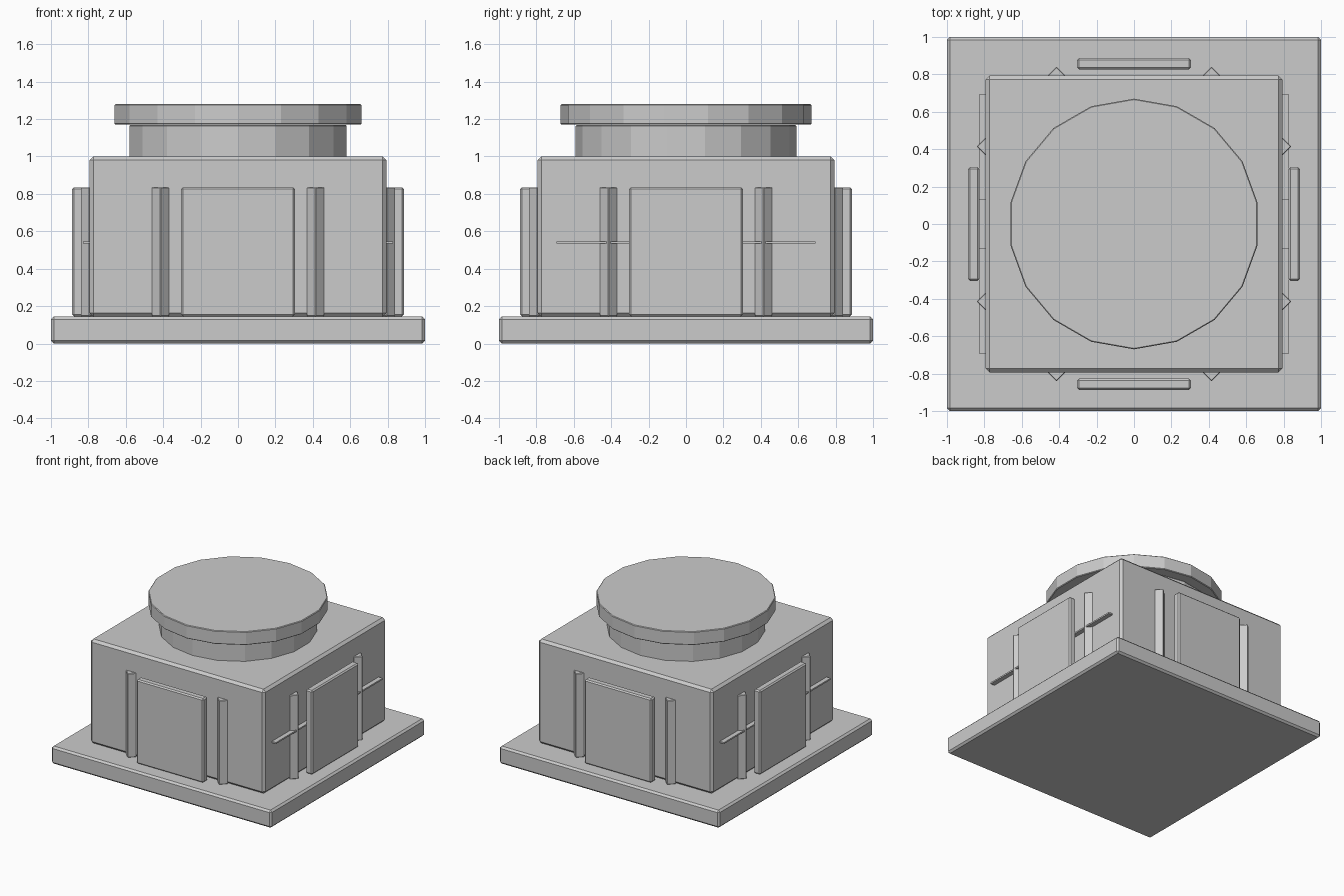
import bpy
from math import pi, radians

if "Cube" in bpy.data.objects:
    bpy.data.objects.remove(bpy.data.objects["Cube"])


def bevel(ob, width):
    m = ob.modifiers.new("bevel", 'BEVEL')
    m.width = width
    m.segments = 1
    m.limit_method = 'ANGLE'
    m.angle_limit = radians(30)


def box(name, size, centre, width=0.0, turn=0.0):
    bpy.ops.mesh.primitive_cube_add(size=1, location=centre, rotation=(0, 0, turn))
    ob = bpy.context.object
    ob.name = name
    ob.scale = size
    bpy.ops.object.transform_apply(location=False, rotation=False, scale=True)
    if width:
        bevel(ob, width)
    return ob


def disc(name, radius, z0, z1):
    # 18-sided drum with a corner on the y axis
    bpy.ops.mesh.primitive_cylinder_add(vertices=18, radius=radius, depth=z1 - z0,
                                        location=(0, 0, (z0 + z1) / 2))
    ob = bpy.context.object
    ob.name = name
    bevel(ob, 0.005)


# Stacked main volumes
box("base_slab", (2, 2, 0.144), (0, 0, 0.072), 0.015)
box("body", (1.586, 1.586, 0.856), (0, 0, 0.572), 0.02)
disc("neck", 0.59, 0.995, 1.168)
disc("cap", 0.67, 1.17, 1.28)

# Floating side panels and diamond posts on all four sides
z_mid, height = 0.49, 0.69
for name, sx, sy in (("front", 0, -1), ("back", 0, 1), ("left", -1, 0), ("right", 1, 0)):
    along_x = sx == 0
    size = (0.608, 0.06, height) if along_x else (0.06, 0.608, height)
    box(name + "_panel", size, (sx * 0.857, sy * 0.857, z_mid), 0.01)
    for t in (-0.415, 0.415):
        centre = (t, sy * 0.793, z_mid) if along_x else (sx * 0.793, t, z_mid)
        box(name + "_post", (0.068, 0.068, height), centre, 0.004, pi / 4)

# Thin horizontal fins crossing the posts on the left and right sides
for side, sx in (("left", -1), ("right", 1)):
    for t in (-0.41, 0.41):
        box(side + "_fin", (0.08, 0.565, 0.012), (sx * 0.79, t, 0.54))
